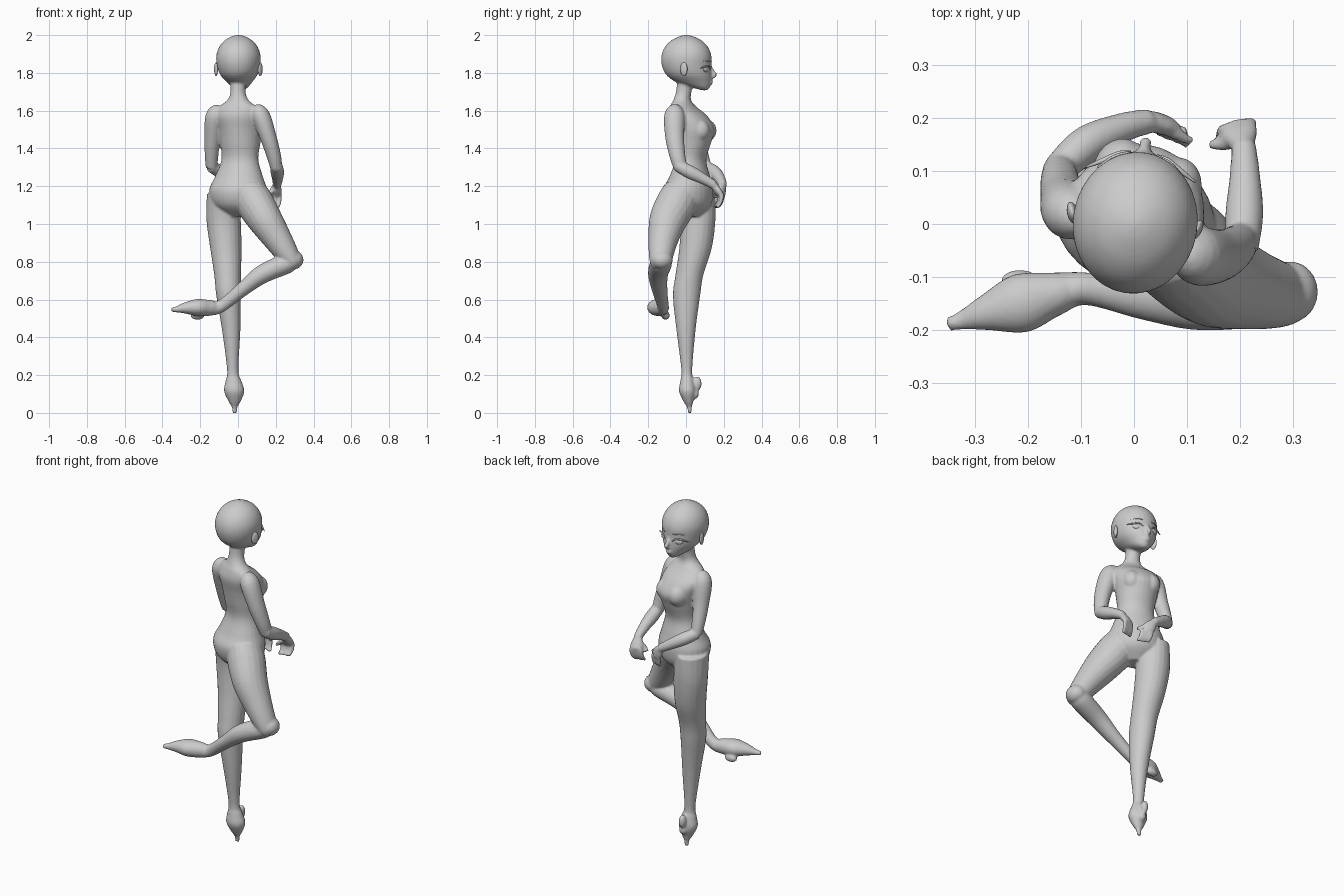
import bpy, bmesh, math
from mathutils import Vector, Matrix

def spline(pts, n=5):
    """Catmull-Rom through tuples of any length."""
    P = [pts[0]] + pts + [pts[-1]]
    out = []
    for i in range(1, len(P) - 2):
        for k in range(n):
            t = k / n
            out.append([0.5 * (2*b + (c-a)*t + (2*a-5*b+4*c-d)*t*t + (3*b-a-3*c+d)*t**3)
                        for a, b, c, d in zip(*P[i-1:i+3])])
    return out + [list(pts[-1])]

def loft(bm, pts, ref=(1, 0, 0), sides=20, n=5, flat=False):
    """Elliptical tube through points (x, y, z, radius along ref, other radius)."""
    S = spline([p if len(p) == 5 else (*p, p[3]) for p in pts], n)
    C = [Vector(s[:3]) for s in S]
    rings = []
    for i, s in enumerate(S):
        t = Vector((0, 0, 1)) if flat else (C[min(i+1, len(C)-1)] - C[max(i-1, 0)]).normalized()
        u = Vector(ref)
        u = (u - t * u.dot(t)).normalized()
        v = t.cross(u)
        a, b = max(s[3], .002), max(s[4], .002)
        rings.append([bm.verts.new(C[i] + u*a*math.cos(w) + v*b*math.sin(w))
                      for w in (2*math.pi*k/sides for k in range(sides))])
    for r, q in zip(rings, rings[1:]):
        for k in range(sides):
            j = (k+1) % sides
            bm.faces.new((r[k], r[j], q[j], q[k]))
    bm.faces.new(rings[0][::-1])
    bm.faces.new(rings[-1])

def ball(bm, c, s, rot=0):
    M = Matrix.Translation(c) @ Matrix.Rotation(rot, 4, 'Z') @ Matrix.Diagonal((*s, 1))
    bmesh.ops.create_uvsphere(bm, u_segments=20, v_segments=14, radius=1, matrix=M)

def make(name, bm, fuse=0):
    me = bpy.data.meshes.new(name)
    bmesh.ops.recalc_face_normals(bm, faces=bm.faces)
    for f in bm.faces:
        f.smooth = True
    bm.to_mesh(me)
    bm.free()
    ob = bpy.data.objects.new(name, me)
    bpy.context.collection.objects.link(ob)
    if fuse:
        r = ob.modifiers.new("fuse", 'REMESH')
        r.mode, r.voxel_size, r.use_smooth_shade = 'VOXEL', fuse, True
        s = ob.modifiers.new("soften", 'SMOOTH')
        s.factor, s.iterations = .5, 4
    return ob

yaw = math.radians(-20)
across = (math.cos(yaw), math.sin(yaw), 0)
hyaw = math.radians(-8)
head_x = (math.cos(hyaw), math.sin(hyaw), 0)

def H(x, y, z):
    """Head-local to world."""
    v = Matrix.Rotation(hyaw, 3, 'Z') @ Vector((x, y, 0))
    return (v.x, v.y, z)

bm = bmesh.new()
# torso and neck
loft(bm, [(0, .02, 1.04, .06, .05), (0, .015, 1.1, .135, .115), (0, .012, 1.18, .155, .13),
          (.005, .02, 1.25, .13, .105), (.01, .025, 1.34, .1, .08), (.012, .032, 1.43, .108, .1),
          (.012, .035, 1.5, .12, .115), (0, .01, 1.57, .132, .1), (-.002, -.015, 1.62, .105, .065),
          (0, -.02, 1.655, .058, .046), (0, -.012, 1.7, .04, .041), (0, 0, 1.78, .044, .045)],
     ref=across, sides=28, flat=True)
for s in (-1, 1):
    ball(bm, (.025 + s*.052, .085 - s*.018, 1.495), (.05, .06, .06), yaw)
# standing leg with pointed foot
loft(bm, [(-.08, .055, 1.16, .085, .1), (-.076, .064, 1.02, .091, .092), (-.064, .05, .87, .083, .086),
          (-.055, .018, .73, .071, .074), (-.05, .003, .62, .065, .072), (-.036, 0, .44, .049, .051),
          (-.028, .004, .23, .03, .029), (-.024, .006, .17, .042, .036), (-.02, .008, .115, .054, .045),
          (-.018, .013, .06, .032, .026), (-.018, .018, .03, .015, .013), (-.018, .02, 0, .012, .01)], flat=True)
ball(bm, (-.02, .06, .155), (.02, .023, .038))
ball(bm, (-.015, .048, .1), (.022, .02, .026))
# raised leg: thigh, shin, foot
loft(bm, [(.06, -.02, 1.17, .09, .1), (.09, -.05, 1.11, .1, .107), (.145, -.095, 1.02, .092, .1),
          (.21, -.12, .92, .076, .08), (.265, -.132, .835, .06, .065), (.295, -.132, .79, .045, .055),
          (.305, -.13, .775, .025, .035)])
ball(bm, (.295, -.128, .81), (.052, .058, .05))
loft(bm, [(.315, -.128, .8, .03, .04), (.26, -.132, .79, .052, .058), (.13, -.148, .735, .05, .053),
          (.025, -.14, .655, .038, .042), (-.09, -.122, .565, .033, .031), (-.15, -.132, .556, .042, .042),
          (-.215, -.15, .558, .045, .056), (-.28, -.168, .555, .03, .034), (-.325, -.182, .548, .016, .018),
          (-.352, -.19, .546, .012, .013)], ref=(0, 0, 1))
ball(bm, (-.215, -.108, .515), (.037, .022, .022))
# arms
loft(bm, [(.085, -.045, 1.61, .03), (.118, -.06, 1.575, .05, .055), (.16, -.06, 1.46, .044, .05),
          (.19, -.045, 1.36, .038, .042), (.202, -.03, 1.3, .032, .036)])
loft(bm, [(.203, -.045, 1.31, .032), (.208, .02, 1.275, .036), (.209, .09, 1.24, .029),
          (.207, .15, 1.205, .023)])
loft(bm, [(-.09, .01, 1.61, .03), (-.12, .022, 1.57, .052), (-.135, .055, 1.45, .042),
          (-.14, .085, 1.36, .036), (-.14, .105, 1.3, .031)])
loft(bm, [(-.145, .1, 1.305, .03), (-.09, .15, 1.275, .035), (-.02, .182, 1.235, .028),
          (.03, .194, 1.205, .023)])
# drooping hands
def hand(wrist, knuckle, spread, curl, thumb):
    w, k, sp, cu = map(Vector, (wrist, knuckle, spread, curl))
    loft(bm, [(*w, .022, .02), (*((w+k)/2), .034, .02), (*k, .036, .017)], ref=spread, sides=14)
    for i in range(4):
        o = sp * (i - 1.5) * .0185
        a = k + o
        b = a + Vector((0, 0, -.04)) + cu * .012
        c = b + Vector((0, 0, -.022)) + cu * .022
        loft(bm, [(*a, .0115), (*b, .0105), (*c, .0085)], sides=10, ref=(.3, 1, .2))
    t = Vector(thumb)
    loft(bm, [(*w.lerp(k, .3), .013), (*w.lerp(t, .6), .012), (*t, .009)], sides=10, ref=spread)

hand((.205, .148, 1.205), (.195, .185, 1.15), (.97, .22, 0), (-.3, -.8, 0), (.145, .15, 1.14))
hand((.03, .194, 1.205), (.065, .185, 1.15), (.9, -.35, 0), (.3, -.8, 0), (.108, .155, 1.155))

# head: (z, back y, front y, half width)
prof = [(1.708, .085, .115, .012), (1.722, .035, .126, .038), (1.75, -.05, .135, .066),
        (1.79, -.105, .138, .098), (1.84, -.128, .136, .114), (1.89, -.13, .135, .117),
        (1.935, -.113, .118, .103), (1.97, -.08, .085, .075), (1.992, -.038, .042, .038),
        (2.001, -.004, .006, .005)]
loft(bm, [(*H(.002, (a+b)/2, z), w, (b-a)/2) for z, a, b, w in prof], ref=head_x, sides=32, flat=True)
# nose and lips
loft(bm, [(*H(0, .128, 1.835), .008), (*H(0, .146, 1.8), .011, .012), (*H(0, .157, 1.787), .012, .009),
          (*H(0, .136, 1.774), .009)], ref=head_x, sides=12)
ball(bm, H(0, .136, 1.753), (.02, .009, .005), hyaw)
ball(bm, H(0, .134, 1.743), (.016, .009, .005), hyaw)
make("body", bm, fuse=.0065)

# ears, eyes and lashes
for s, side in ((-1, "left"), (1, "right")):
    e = bmesh.new()
    ball(e, H(s*.118, .005, 1.82), (.01, .021, .036), hyaw - s*.35)
    make(side + "_ear", e)
    e = bmesh.new()
    ball(e, H(s*.054, .116, 1.818), (.025, .009, .015), hyaw - s*.42)
    make(side + "_eye", e)
    e = bmesh.new()
    loft(e, [(*H(s*.026, .134, 1.819), .002), (*H(s*.045, .129, 1.834), .004),
             (*H(s*.072, .112, 1.833), .005), (*H(s*.104, .094, 1.825), .002)], ref=(0, 0, 1), sides=8)
    make(side + "_lashes", e)
    e = bmesh.new()
    loft(e, [(*H(s*.028, .133, 1.858), .002), (*H(s*.055, .121, 1.864), .003),
             (*H(s*.083, .096, 1.858), .002)], ref=(0, 0, 1), sides=8)
    make(side + "_brow", e)
